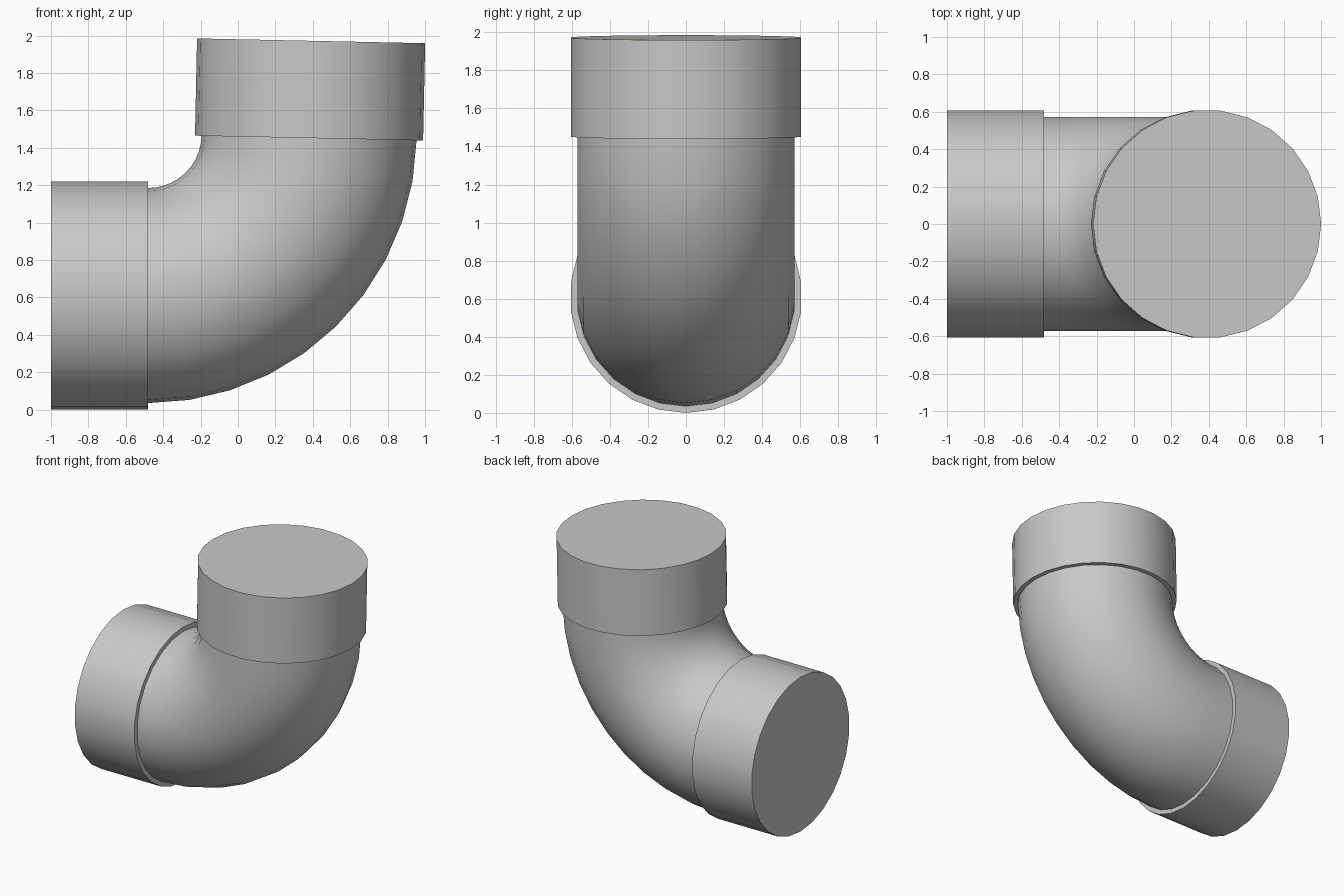
import bpy, bmesh
from math import sin, cos, radians, pi
from mathutils import Vector

cube = bpy.data.objects.get("Cube")
if cube:
    bpy.data.objects.remove(cube, do_unlink=True)

SIDES = 26
BEND_STEPS = 10
BEND_CENTRE = Vector((-0.48, 0, 1.47))
BEND_RADIUS = 0.86
TURN = radians(88.8)
PIPE_R, COLLAR_R, COLLAR_LEN = 0.575, 0.61, 0.52

grey = bpy.data.materials.new("pipe grey")
grey.use_nodes = True
colour = (0.58, 0.58, 0.58, 1)
grey.diffuse_color = colour
grey.node_tree.nodes["Principled BSDF"].inputs["Base Color"].default_value = colour


def sweep(name, stations, cap_end=False):
    """Skin rings given as (bend angle, distance along the tangent, radius)."""
    bm = bmesh.new()
    rings = []
    for angle, along, radius in stations:
        outward = Vector((sin(angle), 0, -cos(angle)))
        tangent = Vector((cos(angle), 0, sin(angle)))
        centre = BEND_CENTRE + outward * BEND_RADIUS + tangent * along
        ring = []
        for i in range(SIDES):
            t = 2 * pi * i / SIDES
            offset = outward * cos(t) + Vector((0, sin(t), 0))
            ring.append(bm.verts.new(centre + offset * radius))
        rings.append(ring)
    for a, b in zip(rings, rings[1:]):
        for i in range(SIDES):
            j = (i + 1) % SIDES
            bm.faces.new((a[i], a[j], b[j], b[i]))
    if cap_end:
        bm.faces.new(rings[-1])
    bmesh.ops.recalc_face_normals(bm, faces=bm.faces)
    # Open tubes: make sure the walls face away from the axis
    wall = bm.faces[:] [(len(rings) - 2) * SIDES]
    angle, along, _ = stations[-1]
    axis_point = (BEND_CENTRE + Vector((sin(angle), 0, -cos(angle))) * BEND_RADIUS
                  + Vector((cos(angle), 0, sin(angle))) * along)
    if wall.normal.dot(wall.calc_center_median() - axis_point) < 0:
        bmesh.ops.reverse_faces(bm, faces=bm.faces[:])
    mesh = bpy.data.meshes.new(name)
    bm.to_mesh(mesh)
    bm.free()
    mesh.materials.append(grey)
    obj = bpy.data.objects.new(name, mesh)
    bpy.context.collection.objects.link(obj)
    bpy.ops.object.select_all(action="DESELECT")
    obj.select_set(True)
    bpy.context.view_layer.objects.active = obj
    bpy.ops.object.shade_smooth_by_angle(angle=radians(30))
    return obj


# Curved pipe
sweep("elbow_bend", [(TURN * i / BEND_STEPS, 0, PIPE_R) for i in range(BEND_STEPS + 1)])

# Wider closed collars, each with a stepped shoulder where it meets the bend
for name, angle, direction in (("side_collar", 0, -1), ("top_collar", TURN, 1)):
    sweep(name, [(angle, 0, PIPE_R), (angle, 0, COLLAR_R),
                 (angle, direction * COLLAR_LEN, COLLAR_R)], cap_end=True)
